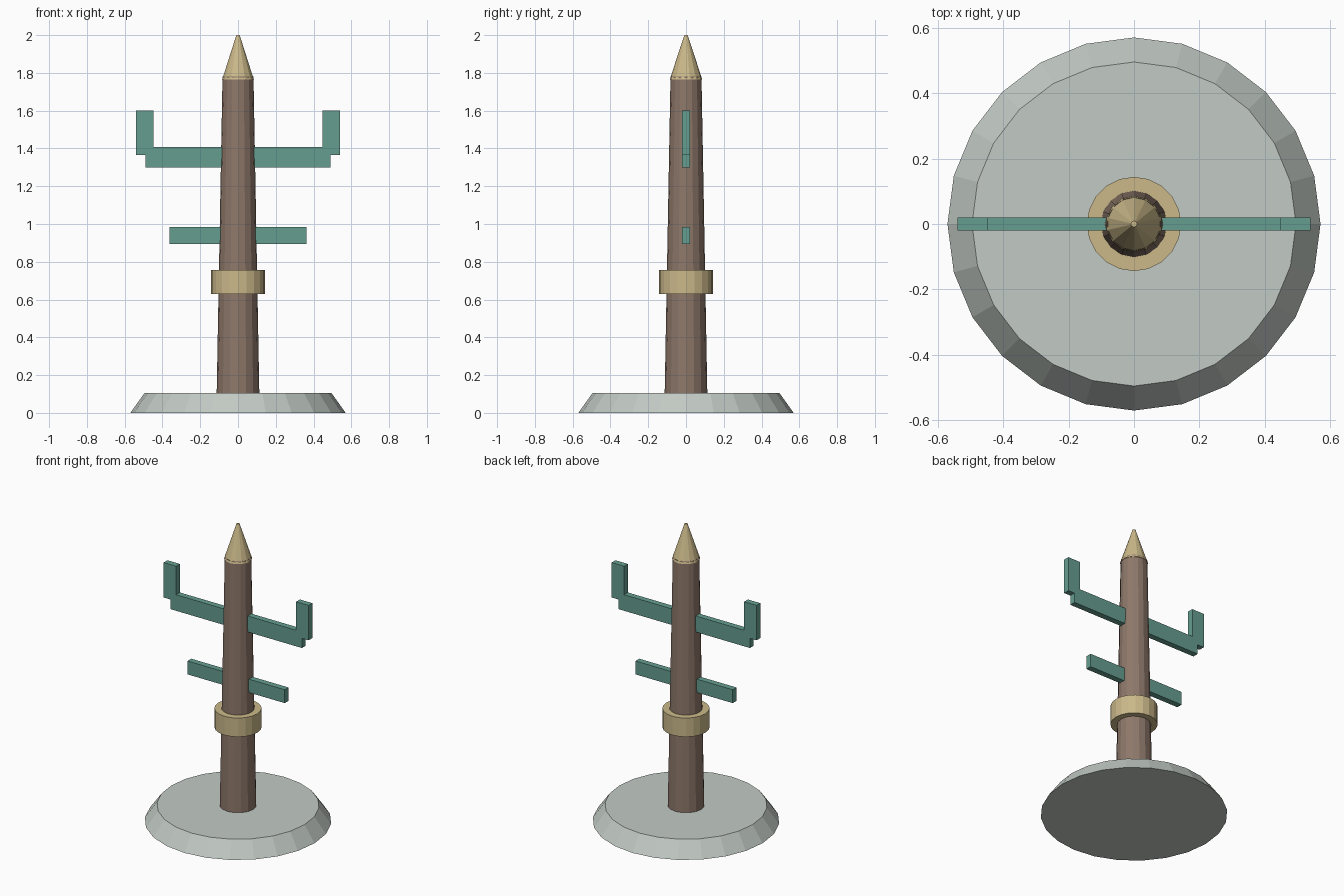
import bpy, bmesh
from mathutils import Matrix

if "Cube" in bpy.data.objects:
    bpy.data.objects.remove(bpy.data.objects["Cube"])


def material(name, rgb):
    m = bpy.data.materials.new(name)
    lin = [((c / 255 + 0.055) / 1.055) ** 2.4 for c in rgb]
    m.diffuse_color = (*lin, 1)
    m.use_nodes = True
    m.node_tree.nodes["Principled BSDF"].inputs["Base Color"].default_value = m.diffuse_color
    return m


stone = material("pale_stone", (194, 202, 196))
wood = material("brown_wood", (142, 120, 106))
gold = material("dull_gold", (203, 185, 138))
teal = material("teal_paint", (101, 158, 144))


def finish(name, bm, mat):
    me = bpy.data.meshes.new(name)
    bm.to_mesh(me)
    bm.free()
    me.materials.append(mat)
    ob = bpy.data.objects.new(name, me)
    bpy.context.collection.objects.link(ob)
    return ob


def frustum(name, sides, r0, r1, z0, z1, mat):
    bm = bmesh.new()
    bmesh.ops.create_cone(bm, cap_ends=True, segments=sides, radius1=r0, radius2=r1,
                          depth=z1 - z0, matrix=Matrix.Translation((0, 0, (z0 + z1) / 2)))
    return finish(name, bm, mat)


def box(name, x0, x1, z0, z1, mat, half_depth=0.02):
    bm = bmesh.new()
    place = (Matrix.Translation(((x0 + x1) / 2, 0, (z0 + z1) / 2))
             @ Matrix.Diagonal((x1 - x0, 2 * half_depth, z1 - z0, 1)))
    bmesh.ops.create_cube(bm, size=1, matrix=place)
    return finish(name, bm, mat)


# Base, post, collar and pointed tip
frustum("base", 24, 0.57, 0.495, 0, 0.105, stone)
frustum("post", 16, 0.113, 0.082, 0.10, 1.78, wood)
frustum("collar", 20, 0.144, 0.144, 0.63, 0.757, gold)
frustum("tip", 14, 0.086, 0.009, 1.765, 2.0, gold)

# Cross arms running through the post
box("upper_arm", -0.49, 0.49, 1.30, 1.408, teal)
box("lower_arm", -0.362, 0.362, 0.895, 0.985, teal)

# Upright ends of the upper arm
for side, label in ((-1, "left"), (1, "right")):
    x0, x1 = sorted((side * 0.447, side * 0.539))
    box(label + "_upright", x0, x1, 1.365, 1.60, teal)
